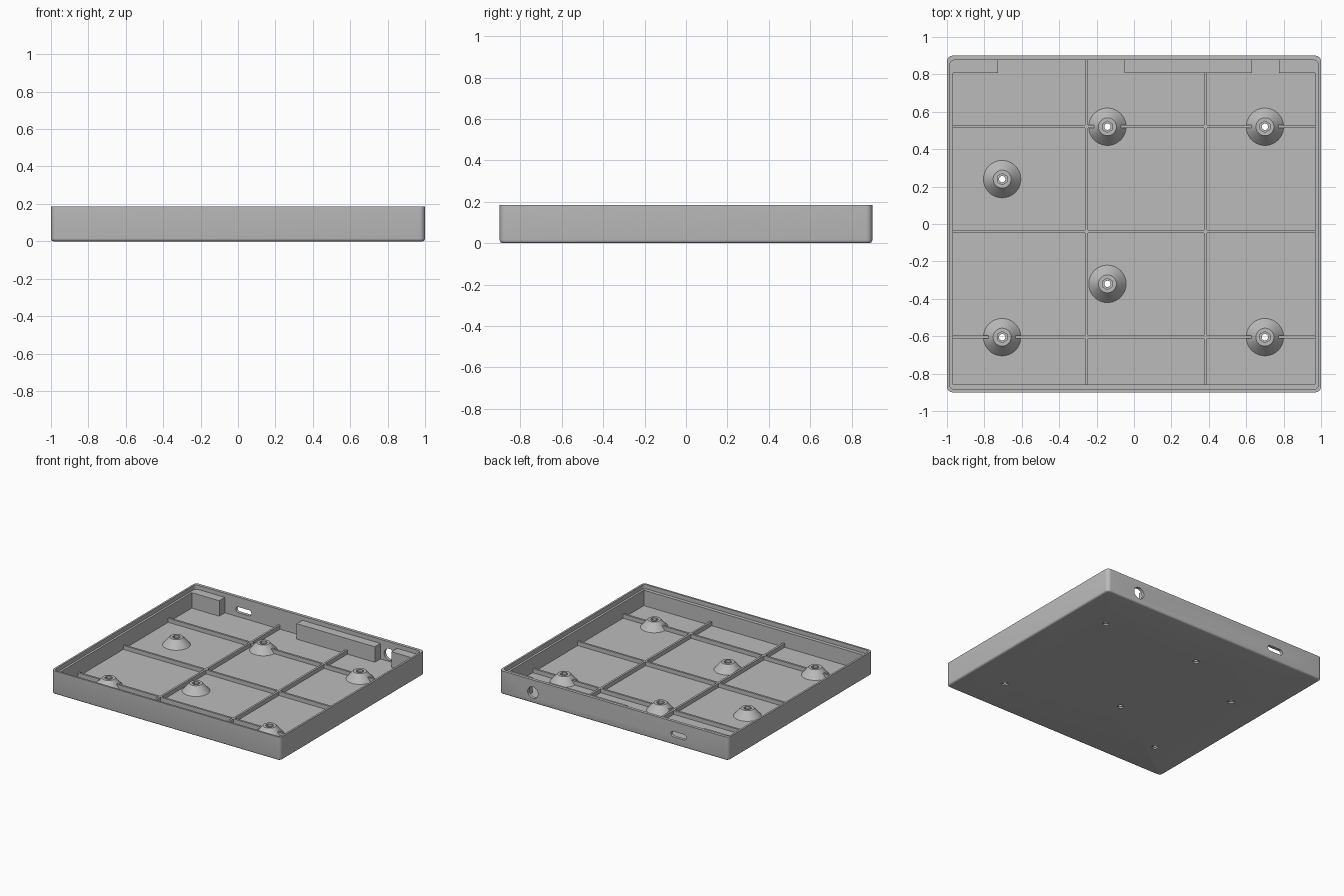
import bpy, bmesh, math
from mathutils import Matrix

cube = bpy.data.objects.get("Cube")
if cube:
    bpy.data.objects.remove(cube, do_unlink=True)

grey = bpy.data.materials.new("plain grey")
grey.use_nodes = True
COLOUR = (0.5, 0.5, 0.5, 1)
grey.diffuse_color = COLOUR
grey.node_tree.nodes["Principled BSDF"].inputs["Base Color"].default_value = COLOUR

HEIGHT, LEDGE, FLOOR = 0.185, 0.152, 0.03
RIB_TOP, BOSS_TOP = 0.062, 0.09


def make(name, bm):
    bmesh.ops.recalc_face_normals(bm, faces=bm.faces)
    mesh = bpy.data.meshes.new(name)
    bm.to_mesh(mesh)
    bm.free()
    mesh.materials.append(grey)
    obj = bpy.data.objects.new(name, mesh)
    bpy.context.collection.objects.link(obj)
    return obj


def box(name, x0, x1, y0, y1, z0, z1):
    bm = bmesh.new()
    bmesh.ops.create_cube(bm, size=1)
    for v in bm.verts:
        v.co = [a + (c + 0.5) * (b - a)
                for c, a, b in zip(v.co, (x0, y0, z0), (x1, y1, z1))]
    return make(name, bm)


def cylinder(bm, r0, r1, z0, z1, x=0, y=0, sides=32):
    bmesh.ops.create_cone(bm, cap_ends=True, segments=sides, radius1=r0, radius2=r1,
                          depth=z1 - z0, matrix=Matrix.Translation((x, y, (z0 + z1) / 2)))


def cut(target, cutter):
    mod = target.modifiers.new("cut", "BOOLEAN")
    mod.operation, mod.solver, mod.object = "DIFFERENCE", "EXACT", cutter
    bpy.context.view_layer.objects.active = target
    bpy.ops.object.modifier_apply(modifier=mod.name)
    bpy.data.objects.remove(cutter, do_unlink=True)


def smooth(obj):
    bpy.ops.object.select_all(action="DESELECT")
    obj.select_set(True)
    bpy.context.view_layer.objects.active = obj
    bpy.ops.object.shade_smooth_by_angle(angle=math.radians(35))


def rounded_ring(bm, x0, x1, y0, y1, r, z, steps=6):
    centres = ((x1 - r, y1 - r), (x0 + r, y1 - r), (x0 + r, y0 + r), (x1 - r, y0 + r))
    ring = []
    for q, (cx, cy) in enumerate(centres):
        for i in range(steps + 1):
            a = math.pi / 2 * (q + i / steps)
            ring.append(bm.verts.new((cx + r * math.cos(a), cy + r * math.sin(a), z)))
    return ring


# Tray shell: rounded bottom edge, thin lip, open top
bm = bmesh.new()
rings = []
ROUND = 0.015
for i in range(5):
    a = math.pi / 2 * i / 4
    d = ROUND * (1 - math.sin(a))
    rings.append(rounded_ring(bm, d - 1, 1 - d, d - 0.9, 0.9 - d, 0.03 - d,
                              ROUND * (1 - math.cos(a))))
rings.append(rounded_ring(bm, -1, 1, -0.9, 0.9, 0.03, HEIGHT))
for z in (HEIGHT, FLOOR):
    rings.append(rounded_ring(bm, -0.985, 0.985, -0.885, 0.876, 0.025, z))
for lo, hi in zip(rings, rings[1:]):
    for i in range(len(lo)):
        j = (i + 1) % len(lo)
        bm.faces.new((lo[i], lo[j], hi[j], hi[i]))
bm.faces.new(rings[0])
bm.faces.new(rings[-1])
tray = make("tray_shell", bm)

# Screw holes, wider at the underside
bosses = [(-0.142, 0.52), (0.7, 0.52), (-0.705, 0.24),
          (-0.142, -0.32), (-0.705, -0.605), (0.7, -0.605)]
for x, y in bosses:
    for r, top in ((0.017, 0.1), (0.023, 0.012)):
        bm = bmesh.new()
        cylinder(bm, r, r, -0.1, top, x, y)
        cut(tray, make("hole_cutter", bm))

# Back wall openings: round socket hole and a rounded slot
for x, r, half in ((0.707, 0.045, 0), (-0.565, 0.022, 0.046)):
    bm = bmesh.new()
    cylinder(bm, r, r, -0.1, 0.1, sides=40)
    # Split the cylinder sideways to stretch it into a slot
    if half:
        bmesh.ops.bisect_plane(bm, geom=bm.verts[:] + bm.edges[:] + bm.faces[:],
                               plane_co=(0, 0, 0), plane_no=(1, 0, 0))
        for v in bm.verts:
            if abs(v.co.x) > 1e-5:
                v.co.x += math.copysign(half, v.co.x)
    bmesh.ops.transform(bm, verts=bm.verts, matrix=Matrix.Translation((x, 0.9, 0.085))
                        @ Matrix.Rotation(math.pi / 2, 4, "X"))
    cut(tray, make("opening_cutter", bm))
smooth(tray)

# Inner wall ledges
LOW = FLOOR - 0.005
box("left_ledge", 0.968, 0.99, -0.87, 0.82, LOW, LEDGE)
box("right_ledge", -0.99, -0.968, -0.87, 0.82, LOW, LEDGE)
box("front_ledge", -0.985, 0.985, -0.89, -0.857, LOW, LEDGE)

# Blocks along the back wall
for name, x0, x1 in (("right_corner_block", -0.99, -0.728),
                     ("middle_block", -0.052, 0.63),
                     ("left_corner_block", 0.775, 0.99)):
    box(name, x0, x1, 0.806, 0.88, LOW, LEDGE)

# Floor ribs, broken where they meet a screw boss
W = 0.008
for x in (-0.254, 0.383):
    box("long_rib", x - W, x + W, -0.86, 0.88, LOW, RIB_TOP)
for y in (0.52, -0.04, -0.605):
    start = -0.975
    for bx in sorted(b[0] for b in bosses if abs(b[1] - y) < 0.01):
        box("cross_rib", start, bx - 0.06, y - W, y + W, LOW, RIB_TOP)
        start = bx + 0.06
    box("cross_rib", start, 0.975, y - W, y + W, LOW, RIB_TOP)

# Conical screw bosses with a hexagonal pocket
for x, y in bosses:
    bm = bmesh.new()
    cylinder(bm, 0.1, 0.048, FLOOR, BOSS_TOP, x, y, 40)
    boss = make("screw_boss", bm)
    for r, z0, sides in ((0.03, 0.07, 6), (0.017, 0, 32)):
        bm = bmesh.new()
        cylinder(bm, r, r, z0, 0.2, x, y, sides)
        cut(boss, make("pocket_cutter", bm))
    smooth(boss)
